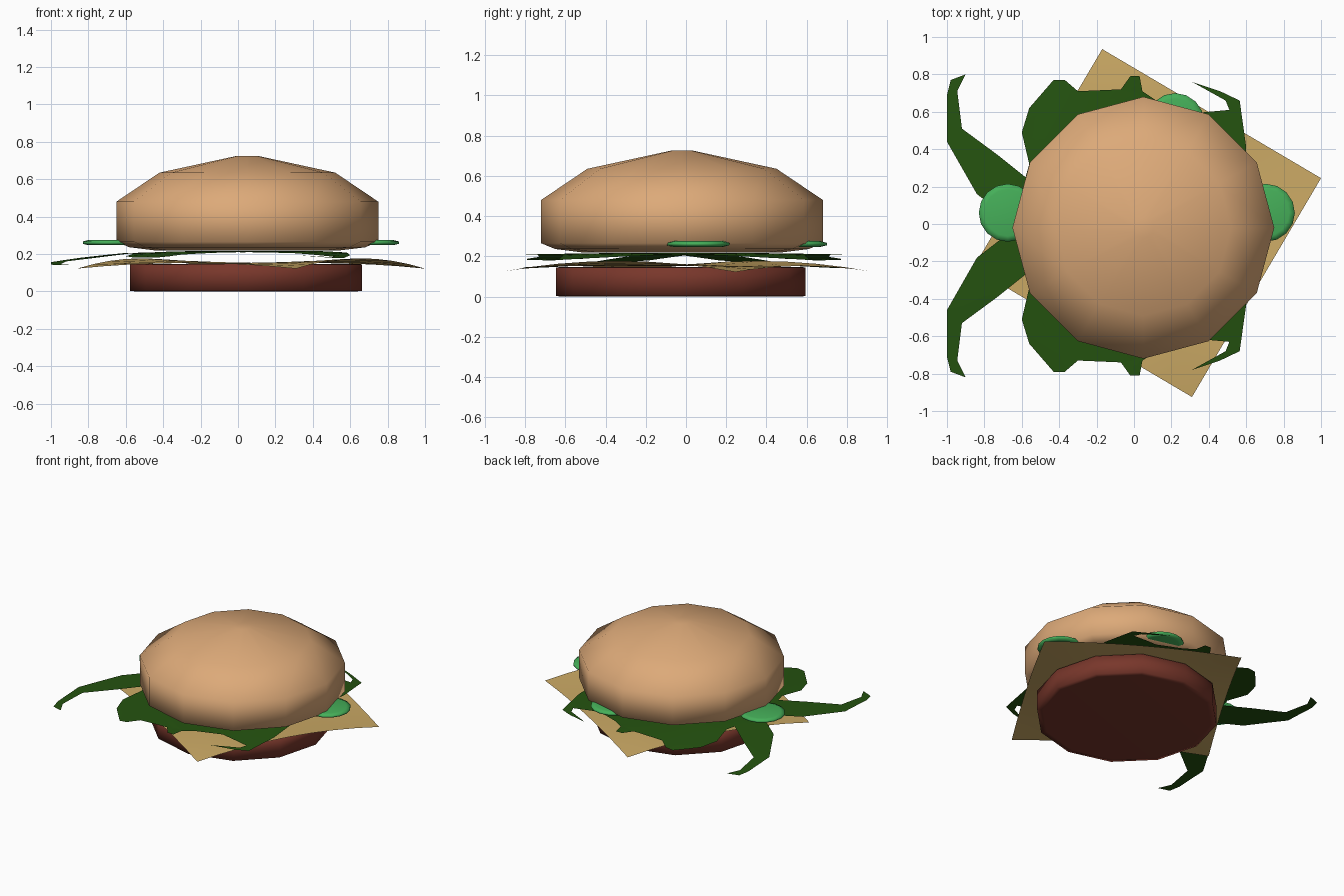
import bpy, bmesh, math

if "Cube" in bpy.data.objects:
    bpy.data.objects.remove(bpy.data.objects["Cube"])

def material(name, rgb):
    m = bpy.data.materials.new(name)
    m.diffuse_color = (*rgb, 1)
    m.use_nodes = True
    m.node_tree.nodes["Principled BSDF"].inputs["Base Color"].default_value = m.diffuse_color
    return m

BUN = material("toasted bun", (0.72, 0.40, 0.19))
MEAT = material("brown meat", (0.19, 0.038, 0.024))
CHEESE = material("cheese tan", (0.60, 0.40, 0.13))
LEAF = material("dark leaf green", (0.018, 0.085, 0.005))
PICKLE = material("pickle green", (0.06, 0.43, 0.10))

def finish(name, bm, mat, recalc=True):
    if recalc:
        bmesh.ops.recalc_face_normals(bm, faces=bm.faces)
    me = bpy.data.meshes.new(name)
    bm.to_mesh(me)
    bm.free()
    me.materials.append(mat)
    for p in me.polygons:
        p.use_smooth = True
    ob = bpy.data.objects.new(name, me)
    bpy.context.collection.objects.link(ob)
    return ob

def lathe(name, profile, centre, sides, mat):
    """Closed turned solid from (radius, z) pairs, bottom to top."""
    bm = bmesh.new()
    rings = []
    for r, z in profile:
        rings.append([bm.verts.new((centre[0] + r * math.cos(2 * math.pi * i / sides),
                                    centre[1] + r * math.sin(2 * math.pi * i / sides), z))
                      for i in range(sides)])
    for a, b in zip(rings, rings[1:]):
        for i in range(sides):
            j = (i + 1) % sides
            bm.faces.new((a[i], a[j], b[j], b[i]))
    bm.faces.new(rings[0][::-1])
    bm.faces.new(rings[-1])
    return finish(name, bm, mat)

# Top bun: twelve-sided dome
lathe("top_bun", [(0.50, 0.22), (0.63, 0.236), (0.70, 0.265), (0.70, 0.48),
                  (0.47, 0.635), (0.055, 0.725)], (0.05, -0.02), 12, BUN)

# Patty: twelve-sided disc
lathe("patty", [(0.58, 0.0), (0.62, 0.002), (0.62, 0.08), (0.62, 0.145), (0.58, 0.147)],
      (0.043, -0.025), 12, MEAT)

# Pickle slices poking out from under the bun
for i, c in enumerate([(-0.675, 0.06), (0.705, 0.06), (0.22, 0.545)]):
    lathe(f"pickle_{i + 1}", [(0.125, 0.247), (0.155, 0.255), (0.155, 0.267), (0.125, 0.275)],
          c, 16, PICKLE)

# Cheese: rotated square sheet with drooping corners
bm = bmesh.new()
N = 8
ux, uy = 0.585, -0.345
grid = []
for a in range(N + 1):
    row = []
    for b in range(N + 1):
        u, v = 2 * a / N - 1, 2 * b / N - 1
        z = 0.152 + 0.025 * u * u - 0.055 * (u * v) ** 2
        row.append(bm.verts.new((0.07 + u * ux - v * uy, 0.005 + u * uy + v * ux, z)))
    grid.append(row)
for a in range(N):
    for b in range(N):
        bm.faces.new((grid[a][b], grid[a + 1][b], grid[a + 1][b + 1], grid[a][b + 1]))
finish("cheese_slice", bm, CHEESE, recalc=False)

# Lettuce: ragged half outline, mirrored front to back, drooping outward
OUTLINE = [(-0.62, 0), (-0.84, 0.17), (-1.0, 0.45), (-1.0, 0.70), (-0.98, 0.78), (-0.90, 0.81),
           (-0.945, 0.72), (-0.92, 0.52), (-0.73, 0.38), (-0.58, 0.26), (-0.56, 0.33),
           (-0.60, 0.50), (-0.56, 0.63), (-0.43, 0.78), (-0.37, 0.78), (-0.30, 0.72),
           (-0.07, 0.73), (-0.02, 0.80), (0.03, 0.80), (0.045, 0.72), (0.12, 0.67),
           (0.30, 0.60), (0.40, 0.61), (0.51, 0.62), (0.49, 0.67), (0.31, 0.77),
           (0.46, 0.72), (0.565, 0.67), (0.60, 0.42), (0.58, 0)]

def leaf_height(x, y):
    droop = 0.02 + 0.08 * min(1, abs(x) / 0.5)
    return 0.216 - droop * max(0, math.hypot(x, y) - 0.5)

for side, name in ((1, "back_lettuce"), (-1, "front_lettuce")):
    bm = bmesh.new()
    f = bm.faces.new([bm.verts.new((x, y, 0)) for x, y in OUTLINE])
    bmesh.ops.triangulate(bm, faces=[f])
    bmesh.ops.subdivide_edges(bm, edges=bm.edges[:], cuts=2, use_grid_fill=True)
    for v in bm.verts:
        v.co.z = leaf_height(v.co.x, v.co.y)
        v.co.y = v.co.y * side - 0.01
    for face in bm.faces:
        face.normal_update()
        if face.normal.z < 0:
            face.normal_flip()
    finish(name, bm, LEAF, recalc=False)
